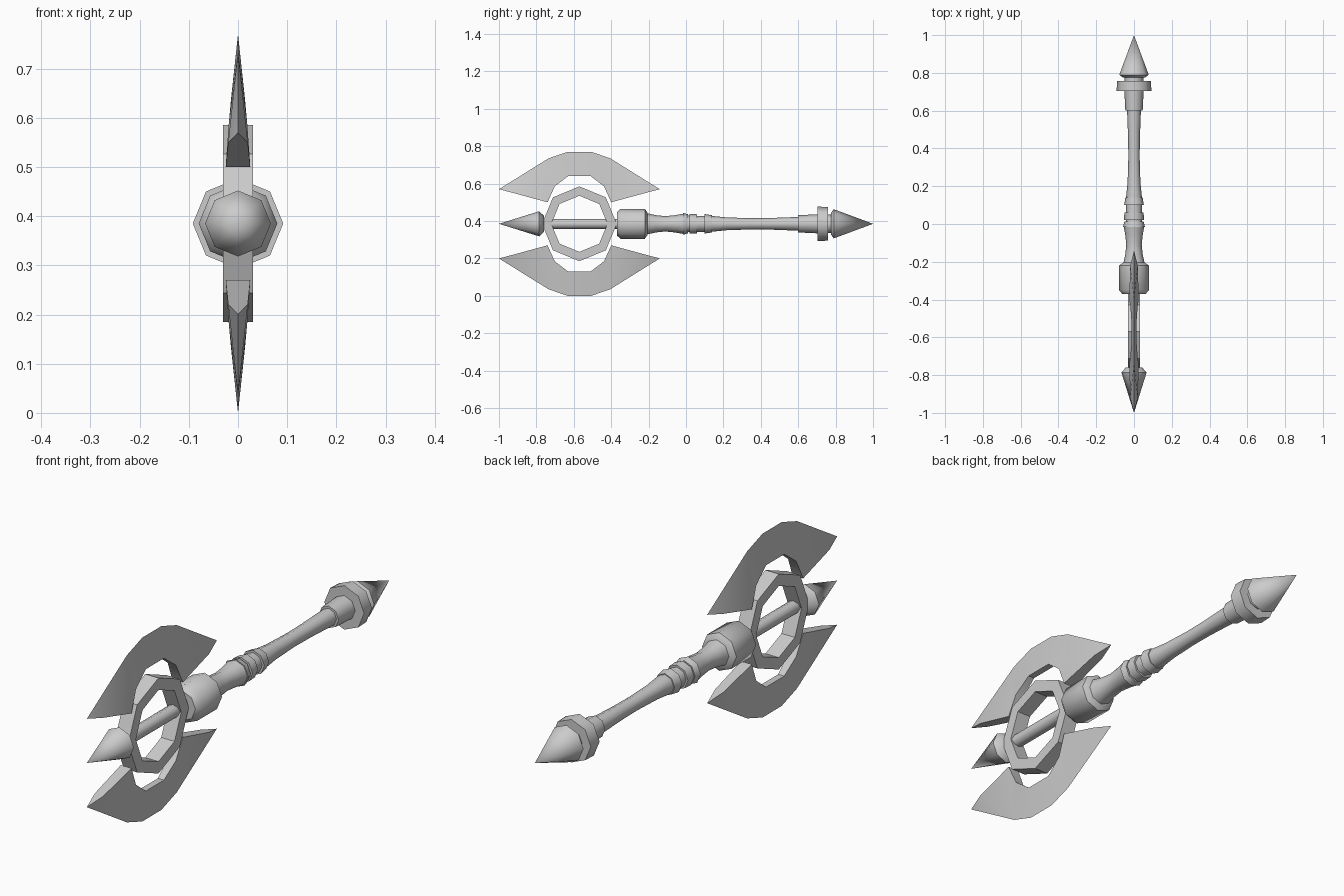
import bpy, bmesh, math
from mathutils import Vector

cube = bpy.data.objects.get("Cube")
if cube:
    bpy.data.objects.remove(cube, do_unlink=True)

AXIS_Z = 0.385      # height of the shaft axis
HEAD_Y = -0.57      # middle of the axe head
SIDES = 8

steel = bpy.data.materials.new("grey_steel")
steel.use_nodes = True
steel.diffuse_color = (0.6, 0.6, 0.6, 1)
steel.node_tree.nodes["Principled BSDF"].inputs["Base Color"].default_value = (0.6, 0.6, 0.6, 1)


def finish(name, bm, angle):
    bmesh.ops.remove_doubles(bm, verts=bm.verts, dist=1e-5)
    bmesh.ops.recalc_face_normals(bm, faces=bm.faces)
    mesh = bpy.data.meshes.new(name)
    bm.to_mesh(mesh)
    bm.free()
    mesh.materials.append(steel)
    obj = bpy.data.objects.new(name, mesh)
    bpy.context.collection.objects.link(obj)
    bpy.ops.object.select_all(action='DESELECT')
    obj.select_set(True)
    bpy.context.view_layer.objects.active = obj
    bpy.ops.object.shade_smooth_by_angle(angle=math.radians(angle))
    return obj


def octagon(bm, radius, at):
    """Eight points around an axis; at(c, s) places them."""
    steps = [2 * math.pi * i / SIDES for i in range(SIDES)]
    return [bm.verts.new(at(radius * math.cos(a), radius * math.sin(a))) for a in steps]


def bridge(bm, a, b):
    for i in range(SIDES):
        j = (i + 1) % SIDES
        bm.faces.new((a[i], a[j], b[j], b[i]))


def turned(name, profile):
    """Turn (y, radius) points around the shaft axis; radius 0 makes a tip."""
    bm = bmesh.new()
    rings = [octagon(bm, max(r, 1e-6), lambda c, s, y=y: (c, y, AXIS_Z + s))
             for y, r in profile]
    for a, b in zip(rings, rings[1:]):
        bridge(bm, a, b)
    for ring, (y, r) in ((rings[0], profile[0]), (rings[-1], profile[-1])):
        if r > 0:
            bm.faces.new(ring)
    bmesh.ops.dissolve_degenerate(bm, edges=bm.edges, dist=1e-5)
    return finish(name, bm, 50)


# Shaft parts, front to back
turned("front_spike", [(-1, 0), (-0.785, 0.067), (-0.76, 0.043)])
turned("head_rod", [(-0.77, 0.027), (-0.35, 0.027)])
turned("head_collar", [(-0.37, 0.062), (-0.35, 0.08), (-0.22, 0.08), (-0.205, 0.058)])
turned("neck", [(-0.21, 0.057), (-0.16, 0.046), (-0.11, 0.041), (-0.06, 0.046), (-0.015, 0.054)])
turned("grip_ring_front", [(-0.015, 0.058), (0.012, 0.051)])
turned("grip_ring_middle", [(0.02, 0.053), (0.06, 0.051)])
turned("grip_ring_back", [(0.1, 0.052), (0.14, 0.046)])
turned("handle", [(-0.02, 0.044), (0.14, 0.042), (0.22, 0.034), (0.35, 0.03),
                  (0.45, 0.031), (0.61, 0.037)])
turned("pommel_sleeve", [(0.6, 0.046), (0.705, 0.051)])
turned("pommel_flange", [(0.703, 0.092), (0.758, 0.09)])
turned("pommel_neck", [(0.75, 0.05), (0.785, 0.05)])
turned("back_spike", [(0.775, 0.058), (0.79, 0.078), (1, 0)])

# Octagonal ring of the head
bm = bmesh.new()
loops = [octagon(bm, r, lambda c, s, x=x: (x, HEAD_Y + c, AXIS_Z + s))
         for r, x in ((0.2, -0.031), (0.2, 0.031), (0.15, 0.031), (0.15, -0.031))]
for i in range(4):
    bridge(bm, loops[i], loops[(i + 1) % 4])
finish("head_ring", bm, 30)

# Blade corners for one quarter: (distance from middle, height over axis, half thickness)
TIP, EDGE_A, EDGE_B = (0.43, 0.185, 0), (0.165, 0.35, 0), (0.063, 0.385, 0)
HORN, HEEL = (0.35, 0.164, 0.02), (0.17, 0.115, 0.025)
ARC_A, ARC_B = (0.132, 0.2, 0.019), (0.06, 0.255, 0.014)


def blade(name, up):
    bm = bmesh.new()

    def face(corners):
        bm.faces.new([bm.verts.new((x, HEAD_Y + y, AXIS_Z + up * z)) for y, z, x in corners])

    def flip(p, side=1, end=1):
        return (p[0] * end, p[1], p[2] * side)

    # Ground sides, from thick inner arc to sharp outer edge
    panels = ((TIP, EDGE_A, HORN), (HORN, EDGE_A, HEEL), (HEEL, EDGE_A, ARC_A),
              (ARC_A, EDGE_A, EDGE_B, ARC_B))
    for side in (-1, 1):
        for end in (-1, 1):
            for panel in panels:
                face([flip(p, side, end) for p in panel])
        face([flip(ARC_B, side), flip(EDGE_B, side),
              flip(EDGE_B, side, -1), flip(ARC_B, side, -1)])
    # Inner faces across the thickness
    for end in (-1, 1):
        face([flip(TIP, 1, end), flip(HORN, 1, end), flip(HORN, -1, end)])
        for a, b in ((HORN, HEEL), (HEEL, ARC_A), (ARC_A, ARC_B)):
            face([flip(a, 1, end), flip(b, 1, end), flip(b, -1, end), flip(a, -1, end)])
    face([flip(ARC_B), flip(ARC_B, 1, -1), flip(ARC_B, -1, -1), flip(ARC_B, -1)])
    return finish(name, bm, 30)


blade("upper_blade", 1)
blade("lower_blade", -1)
